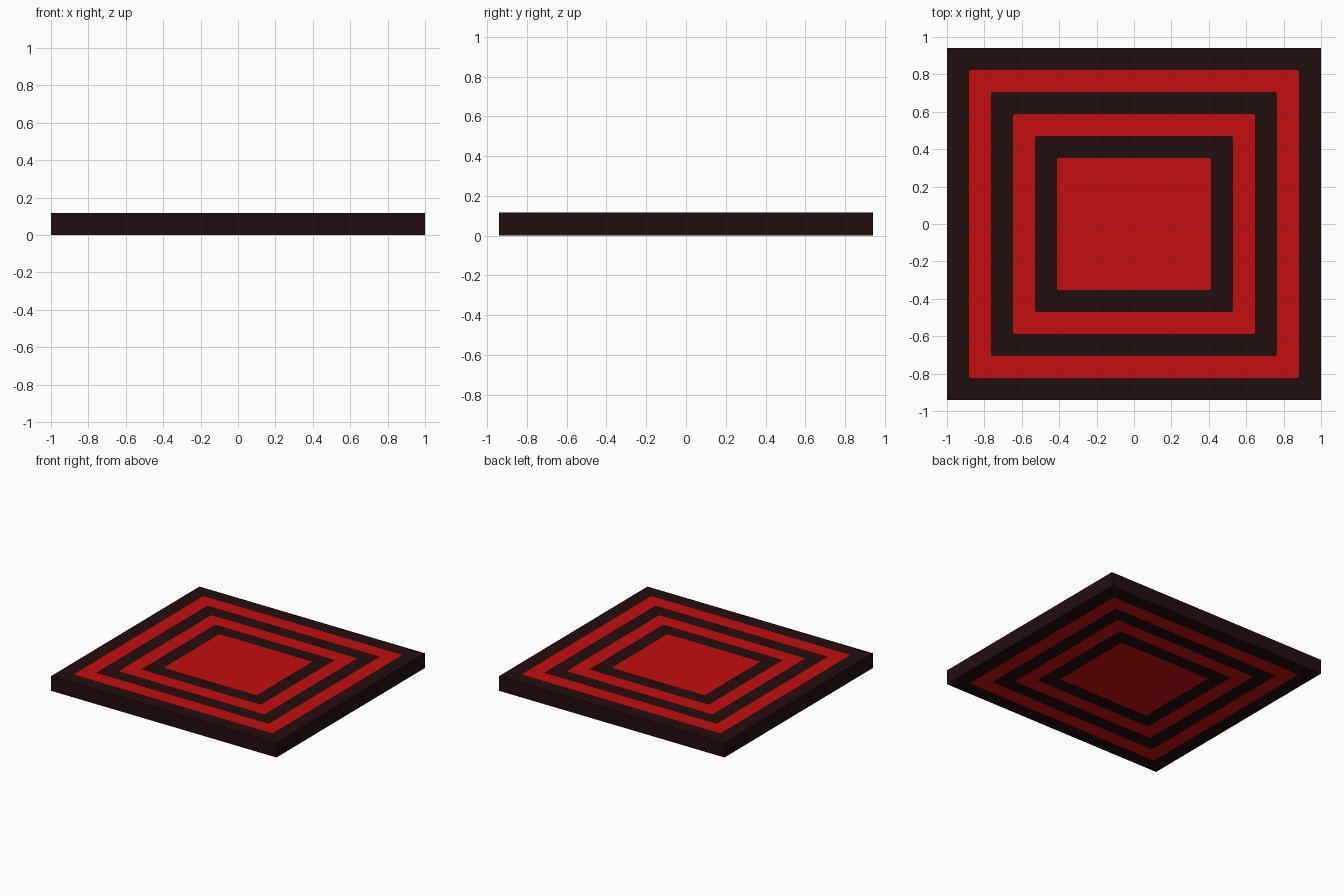
import bpy, bmesh, math

if "Cube" in bpy.data.objects:
    bpy.data.objects.remove(bpy.data.objects["Cube"])

STEP = 0.1175          # width of every band, and the slab height
HX, HY = 1.0, 0.94     # half sizes of the slab
RADIUS, SEGS = 0.012, 4


def material(name, colour):
    mat = bpy.data.materials.new(name)
    mat.diffuse_color = (*colour, 1.0)
    mat.use_nodes = True
    mat.node_tree.nodes["Principled BSDF"].inputs["Base Color"].default_value = mat.diffuse_color
    return mat


def rounded_rect(bm, hx, hy, r, z):
    """Counter-clockwise ring of vertices with rounded corners."""
    ring = []
    for i, (sx, sy) in enumerate([(1, 1), (-1, 1), (-1, -1), (1, -1)]):
        for k in range(SEGS + 1):
            a = math.pi / 2 * (i + k / SEGS)
            ring.append(bm.verts.new((sx * (hx - r) + r * math.cos(a),
                                      sy * (hy - r) + r * math.sin(a), z)))
    return ring


def bridge(bm, outer, inner, mat):
    n = len(outer)
    for i in range(n):
        j = (i + 1) % n
        bm.faces.new((outer[i], outer[j], inner[j], inner[i])).material_index = mat


bm = bmesh.new()
edges = []
# Concentric flush bands on the top and the underside
for z in (STEP, 0.0):
    rings = [rounded_rect(bm, HX - i * STEP, HY - i * STEP, RADIUS if i else 0.0, z)
             for i in range(6)]
    for i in range(5):
        bridge(bm, rings[i], rings[i + 1], i % 2)
    bm.faces.new(rings[5]).material_index = 1
    edges.append(rings[0])
# Outer side walls
bridge(bm, edges[1], edges[0], 0)

# Merge the square outer corners
bmesh.ops.remove_doubles(bm, verts=bm.verts[:], dist=1e-5)
bmesh.ops.recalc_face_normals(bm, faces=bm.faces[:])

mesh = bpy.data.meshes.new("banded_slab")
bm.to_mesh(mesh)
bm.free()
mesh.materials.append(material("dark brown", (0.0160, 0.0040, 0.0040)))
mesh.materials.append(material("red", (0.560, 0.0045, 0.0050)))
bpy.context.collection.objects.link(bpy.data.objects.new("banded_slab", mesh))
